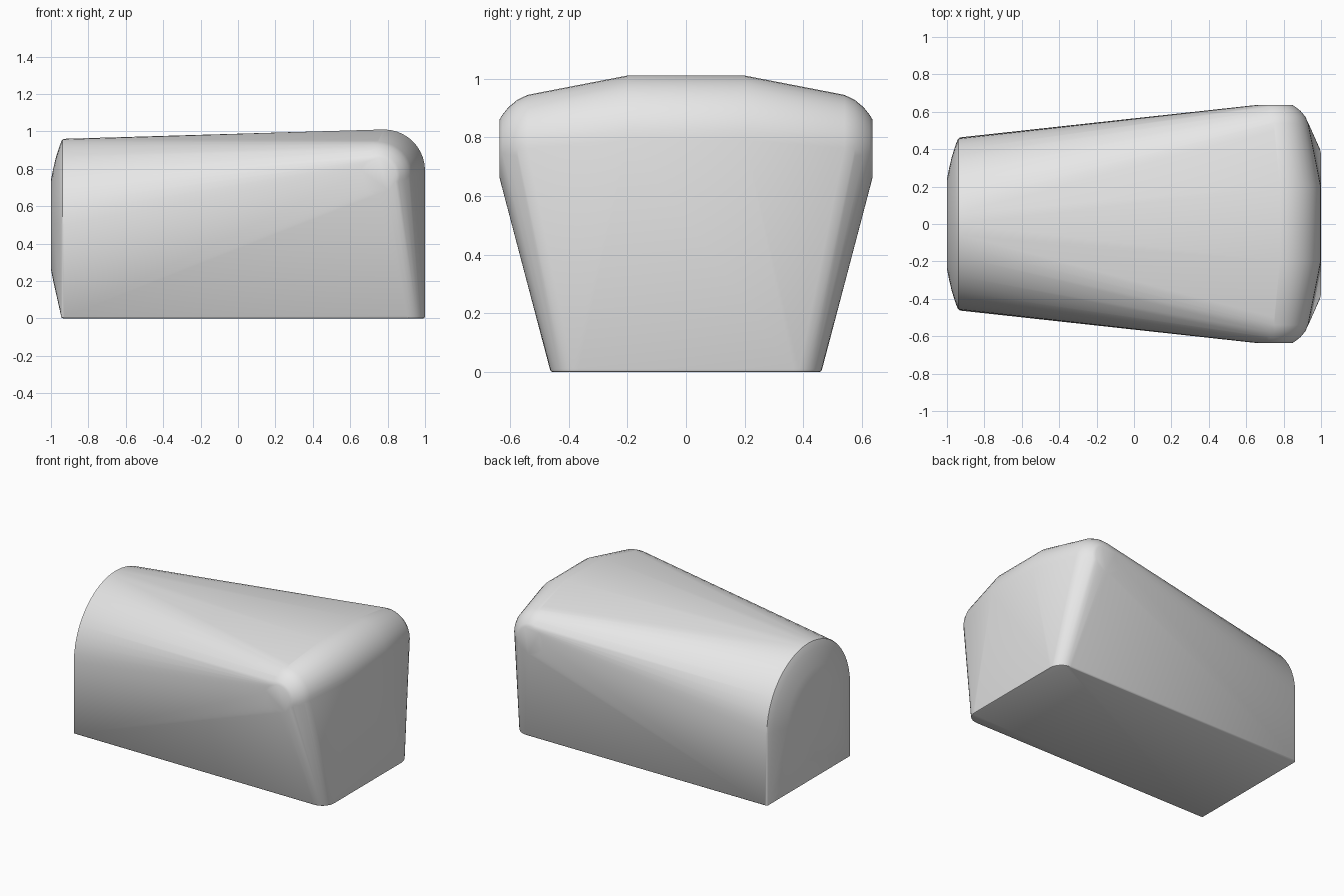
import bpy, bmesh, math

if "Cube" in bpy.data.objects:
    bpy.data.objects.remove(bpy.data.objects["Cube"])

points = []


def ring(cx, cz, r, y, n=40):
    """Circle in the XZ plane, used for the rounded right-hand end."""
    for i in range(n):
        a = 2 * math.pi * i / n
        points.append((cx + r * math.cos(a), y, cz + r * math.sin(a)))


def disc(x, r, n=48):
    """Circle in the YZ plane, used for the domed left-hand end."""
    for i in range(n):
        a = 2 * math.pi * i / n
        points.append((x, r * math.cos(a), 0.5 + r * math.sin(a)))


# Domed arch end: shallow dome, then a small rounded rim
for x, r in ((-1.0, 0.24), (-0.988, 0.30), (-0.974, 0.36), (-0.958, 0.41),
             (-0.944, 0.447), (-0.939, 0.456), (-0.93, 0.46)):
    disc(x, r)

for s in (-1, 1):
    # Square lower corners of the arch end
    points += [(-0.944, s * 0.45, 0.004), (-0.938, s * 0.457, 0.004),
               (-0.93, s * 0.463, 0.008), (-0.935, s * 0.452, 0.0)]
    # Wide end: broad roll on top, then shrinking rolls out to a flat side disc
    ring(0.78, 0.79, 0.22, s * 0.20)
    for y, r in ((0.50, 0.19), (0.54, 0.182), (0.575, 0.165),
                 (0.605, 0.14), (0.625, 0.115), (0.636, 0.097)):
        ring(0.75, 0.762, r, s * y)
    # Rounded vertical corner at the foot of the wide end
    for z, r in ((0.0, 0.088), (0.003, 0.093), (0.01, 0.096)):
        for i in range(9):
            a = math.pi / 2 * i / 8
            points.append((0.904 + r * math.cos(a), s * (0.367 + r * math.sin(a)), z))

# Skin all the sections into one solid
bm = bmesh.new()
for p in points:
    bm.verts.new(p)
bmesh.ops.remove_doubles(bm, verts=bm.verts[:], dist=0.0005)
bmesh.ops.convex_hull(bm, input=bm.verts[:])
bmesh.ops.delete(bm, geom=[v for v in bm.verts if not v.link_faces], context='VERTS')
bmesh.ops.dissolve_limit(bm, angle_limit=math.radians(0.3),
                         verts=bm.verts[:], edges=bm.edges[:])
bmesh.ops.recalc_face_normals(bm, faces=bm.faces[:])

mesh = bpy.data.meshes.new("rounded_block")
bm.to_mesh(mesh)
bm.free()
block = bpy.data.objects.new("rounded_block", mesh)
bpy.context.collection.objects.link(block)

grey = bpy.data.materials.new("light grey")
grey.diffuse_color = (0.8, 0.8, 0.8, 1)
grey.use_nodes = True
grey.node_tree.nodes["Principled BSDF"].inputs["Base Color"].default_value = grey.diffuse_color
mesh.materials.append(grey)

# Smooth rolls, crisp edge around the side discs
bpy.context.view_layer.objects.active = block
block.select_set(True)
bpy.ops.object.shade_smooth_by_angle(angle=math.radians(35))
